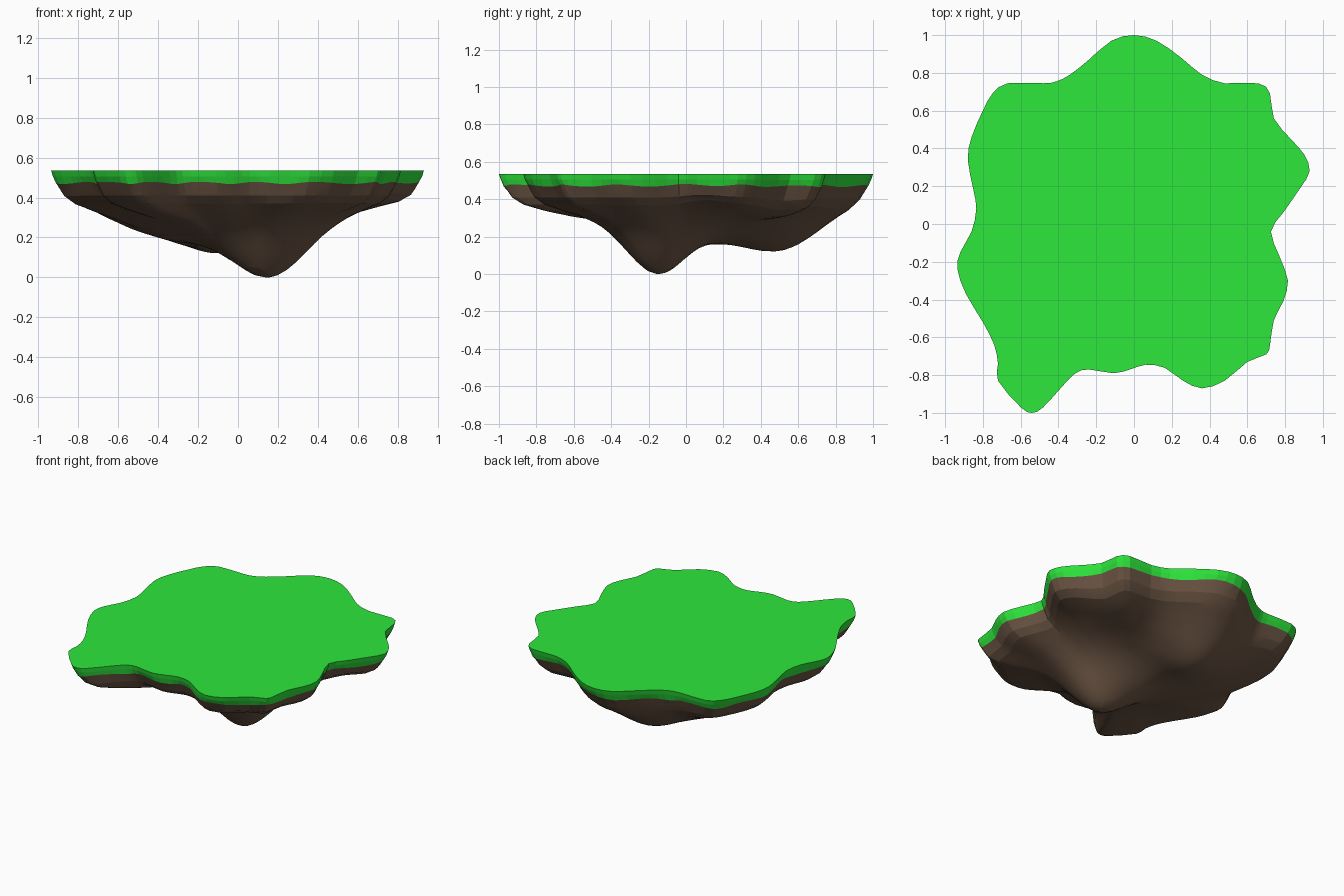
import bpy
from math import exp, sin

if "Cube" in bpy.data.objects:
    bpy.data.objects.remove(bpy.data.objects["Cube"])

TOP = 0.535

# Wavy shoreline of the island, clockwise from the back
SHORE = [
    (0, 1), (.12, .97), (.25, .88), (.36, .79), (.48, .745), (.66, .745), (.72, .69),
    (.74, .56), (.83, .45), (.90, .37), (.93, .28), (.88, .19), (.79, .06), (.725, -.04),
    (.77, -.17), (.815, -.30), (.79, -.41), (.74, -.51), (.72, -.64), (.70, -.69),
    (.60, -.73), (.48, -.83), (.36, -.87), (.26, -.83), (.16, -.76), (.06, -.745),
    (-.02, -.77), (-.11, -.79), (-.24, -.77), (-.31, -.79), (-.38, -.86), (-.48, -.97),
    (-.54, -1), (-.60, -.97), (-.72, -.83), (-.72, -.74), (-.74, -.64), (-.80, -.52),
    (-.89, -.37), (-.935, -.24), (-.92, -.15), (-.86, -.04), (-.835, .08), (-.85, .18),
    (-.88, .34), (-.86, .46), (-.80, .60), (-.75, .69), (-.67, .745), (-.48, .745),
    (-.41, .755), (-.34, .79), (-.25, .86), (-.12, .97)]


def refine(pts):
    """Insert a smooth midpoint between each pair of neighbours."""
    out, n = [], len(pts)
    for i, p in enumerate(pts):
        a, b, c = pts[i - 1], pts[(i + 1) % n], pts[(i + 2) % n]
        out += [p, tuple((9 * (p[k] + b[k]) - a[k] - c[k]) / 16 for k in (0, 1))]
    return out


OUTLINE = refine(SHORE)
N = len(OUTLINE)

# Rounded rim and shallow underside: (scale from centre, height)
PROFILE = [(1, TOP), (.99, .505), (.974, .473), (.93, .41), (.87, .372),
           (.75, .337), (.6, .308), (.4, .288), (0, .275)]
# Hanging rock bumps (negative is a hollow): x, y, drop, x spread, y spread
BUMPS = [(.17, -.16, .25, .175, .155), (-.11, .51, .165, .19, .20),
         (-.12, .0, .085, .22, .22), (-.46, .2, .055, .2, .28),
         (.6, .5, .03, .14, .14), (.66, .15, -.03, .13, .13)]


def base_height(s):
    for (s1, z1), (s0, z0) in zip(PROFILE, PROFILE[1:]):
        if s >= s0:
            return z0 + (z1 - z0) * (s - s0) / (s1 - s0)


def point(x, y, s):
    x, y = x * s, y * s
    z = base_height(s)
    fade = min(1, (1 - s) / .1)
    for bx, by, drop, wx, wy in BUMPS:
        z -= fade * drop * exp(-((x - bx) / wx) ** 2 / 2 - ((y - by) / wy) ** 2 / 2)
    return x, y, z


def ring(s, ragged=0):
    pts = [point(x, y, s) for x, y in OUTLINE]
    return [(x, y, z + ragged * sin(1.05 * i)) for i, (x, y, z) in enumerate(pts)]


def bands(count):
    return [(r * N + j, r * N + (j + 1) % N, (r + 1) * N + (j + 1) % N, (r + 1) * N + j)
            for r in range(count - 1) for j in range(N)]


def build(name, verts, faces, color):
    mesh = bpy.data.meshes.new(name)
    mesh.from_pydata(verts, [], faces)
    mat = bpy.data.materials.new(name + "_color")
    mat.diffuse_color = (*color, 1)
    mat.use_nodes = True
    mat.node_tree.nodes["Principled BSDF"].inputs["Base Color"].default_value = mat.diffuse_color
    mesh.materials.append(mat)
    obj = bpy.data.objects.new(name, mesh)
    bpy.context.collection.objects.link(obj)
    return obj


# Flat grass top with a thin band around the rim
seam = ring(.974, .006)
grass = ring(1) + ring(.99) + seam
build("grass_top", grass, [tuple(reversed(range(N)))] + bands(3), (.027, .8, .045))

# Rocky underside, closed at the centre
scales = [.952, .93, .9, .87, .82] + [.77 - .05 * i for i in range(15)] + [.03]
rock = list(seam)
for s in scales:
    rock += ring(s)
count = len(scales) + 1
rock.append(point(0, 0, 0))
last = (count - 1) * N
faces = bands(count) + [(last + j, last + (j + 1) % N, len(rock) - 1) for j in range(N)]
rock_obj = build("rock_underside", rock, faces, (.155, .095, .06))

# Soften the gentle underside while keeping harder creases
bpy.context.view_layer.objects.active = rock_obj
rock_obj.select_set(True)
bpy.ops.object.shade_smooth_by_angle(angle=.2)

# Stretch the underside so its lowest point rests on the ground
low = min(v.co.z for v in rock_obj.data.vertices)
for v in rock_obj.data.vertices:
    if v.co.z < .44:
        v.co.z = .44 - (.44 - v.co.z) * .44 / (.44 - low)
